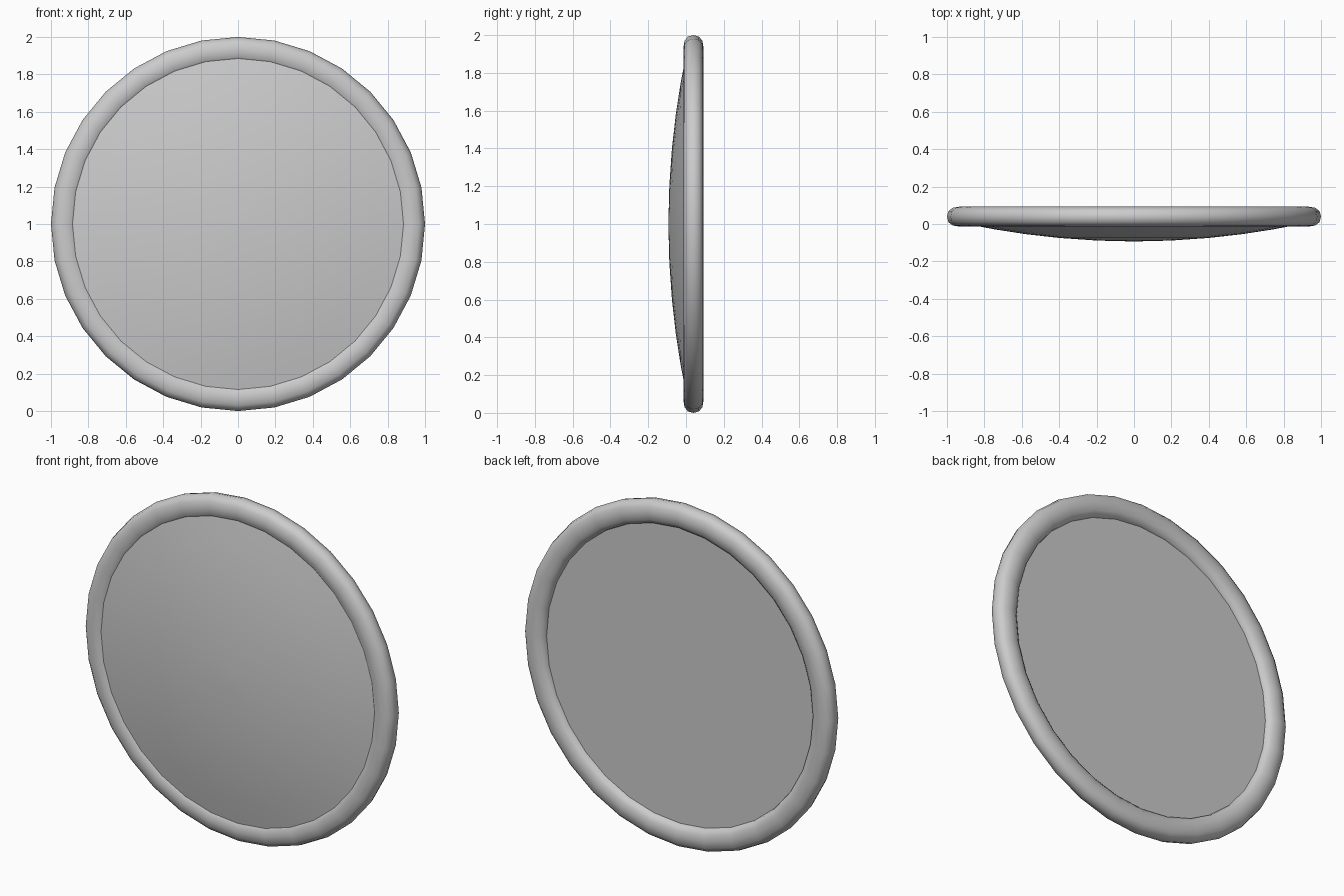
import bpy, bmesh
from math import sin, cos, pi, sqrt

if "Cube" in bpy.data.objects:
    bpy.data.objects.remove(bpy.data.objects["Cube"])

SIDES = 32
CENTRE_Z = 1.0
RIM_Y = 0.0395


def lathe(name, profile, closed, flat_back=False):
    """Spin (radius, y) points round the horizontal axis through the centre."""
    bm = bmesh.new()
    rings = [[bm.verts.new((r * sin(2 * pi * i / SIDES), y,
                            CENTRE_Z + r * cos(2 * pi * i / SIDES)))
              for i in range(SIDES)] for r, y in profile]
    pairs = list(zip(rings, rings[1:]))
    if closed:
        pairs.append((rings[-1], rings[0]))
    for a, b in pairs:
        for i in range(SIDES):
            j = (i + 1) % SIDES
            bm.faces.new((a[i], b[i], b[j], a[j])).smooth = True
    if not closed:
        bm.faces.new(rings[0]).smooth = True
        bm.faces.new(rings[-1]).smooth = False
        for i in range(SIDES):
            for ring in rings[-2:]:
                bm.edges.get((ring[i], ring[(i + 1) % SIDES])).smooth = False
    bmesh.ops.recalc_face_normals(bm, faces=bm.faces)
    mesh = bpy.data.meshes.new(name)
    bm.to_mesh(mesh)
    bm.free()
    obj = bpy.data.objects.new(name, mesh)
    bpy.context.collection.objects.link(obj)
    return obj


# Rounded tube frame, a little deeper radially than front to back
def soft(v):
    return abs(v) ** 0.85 * (1 if v > 0 else -1)


HALF_R, HALF_Y = 0.069, 0.0535
section = [(1 - HALF_R + HALF_R * soft(cos(a)), RIM_Y + HALF_Y * soft(sin(a)))
           for a in (2 * pi * k / 12 for k in range(12))]
lathe("rim", section, True)

# Domed front, short hidden side wall and flat back set inside the rim
FRONT_Y, BALL, BACK_Y = -0.093, 4.35, 0.052
radii = [0.02, 0.2, 0.4, 0.58, 0.75, 0.9]
dome = [(r, FRONT_Y + BALL - sqrt(BALL ** 2 - r ** 2)) for r in radii]
lathe("lens", dome + [(0.9, BACK_Y)], False)
